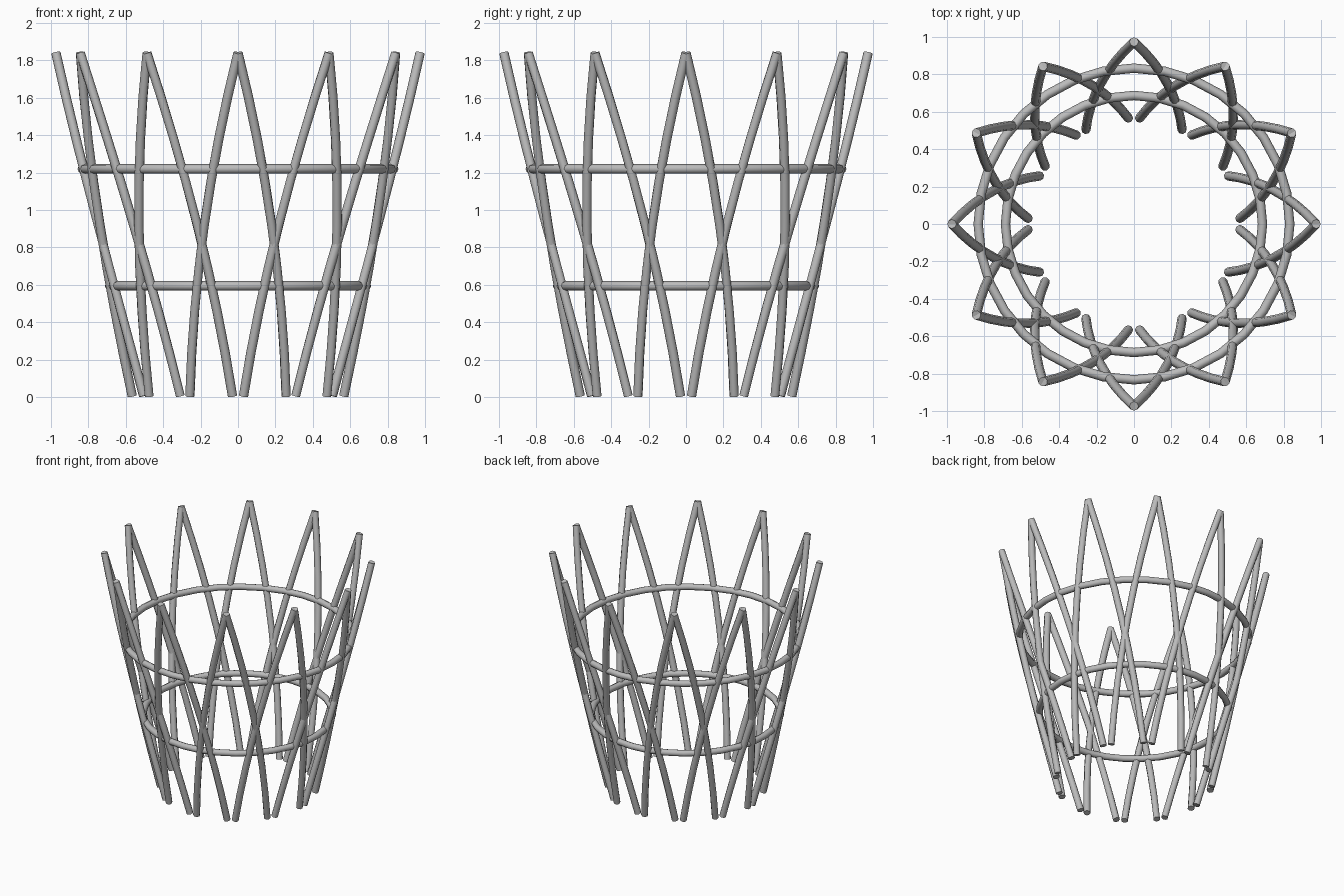
import bpy
from math import sin, cos, pi, radians

cube = bpy.data.objects.get("Cube")
if cube:
    bpy.data.objects.remove(cube, do_unlink=True)

HEIGHT = 1.84      # centre line height of the tips
TUBE = 0.025       # tube radius
TIPS = 12
SWEEP = radians(27)

grey = bpy.data.materials.new("grey metal")
grey.use_nodes = True
grey.diffuse_color = (0.5, 0.5, 0.5, 1)
grey.node_tree.nodes["Principled BSDF"].inputs["Base Color"].default_value = (0.5, 0.5, 0.5, 1)


def cone_radius(z):
    return 0.565 + 0.222 * z


def tube(name, points, closed=False):
    """Round tube along a list of points, turned into a smooth mesh."""
    curve = bpy.data.curves.new(name, "CURVE")
    curve.dimensions = "3D"
    curve.twist_mode = "Z_UP"
    curve.bevel_depth = TUBE
    curve.bevel_resolution = 2
    curve.use_fill_caps = not closed
    spline = curve.splines.new("POLY")
    spline.points.add(len(points) - 1)
    for p, co in zip(spline.points, points):
        p.co = (*co, 1)
    spline.use_cyclic_u = closed
    obj = bpy.data.objects.new(name, curve)
    bpy.context.collection.objects.link(obj)
    bpy.ops.object.select_all(action="DESELECT")
    obj.select_set(True)
    bpy.context.view_layer.objects.active = obj
    bpy.ops.object.convert(target="MESH")
    obj = bpy.context.view_layer.objects.active
    obj.data.materials.clear()
    obj.data.materials.append(grey)
    bpy.ops.object.shade_smooth_by_angle(angle=radians(50))
    return obj


def strut_path(start, direction, steps=8):
    path = []
    for i in range(steps + 1):
        t = i / steps
        z = HEIGHT + (0.006 - HEIGHT) * t
        a = start + direction * SWEEP * t
        r = cone_radius(z)
        path.append((r * cos(a), r * sin(a), z))
    return path


# Slanted struts, two from every tip, crossing their neighbours
for i in range(TIPS):
    for side, direction in (("left", 1), ("right", -1)):
        tube(f"strut_{side}_{i + 1}", strut_path(2 * pi * i / TIPS, direction))

# Horizontal hoops
for name, z, r in (("lower_hoop", 0.595, 0.687), ("upper_hoop", 1.22, 0.833)):
    tube(name, [(r * cos(2 * pi * k / 32), r * sin(2 * pi * k / 32), z) for k in range(32)], True)
